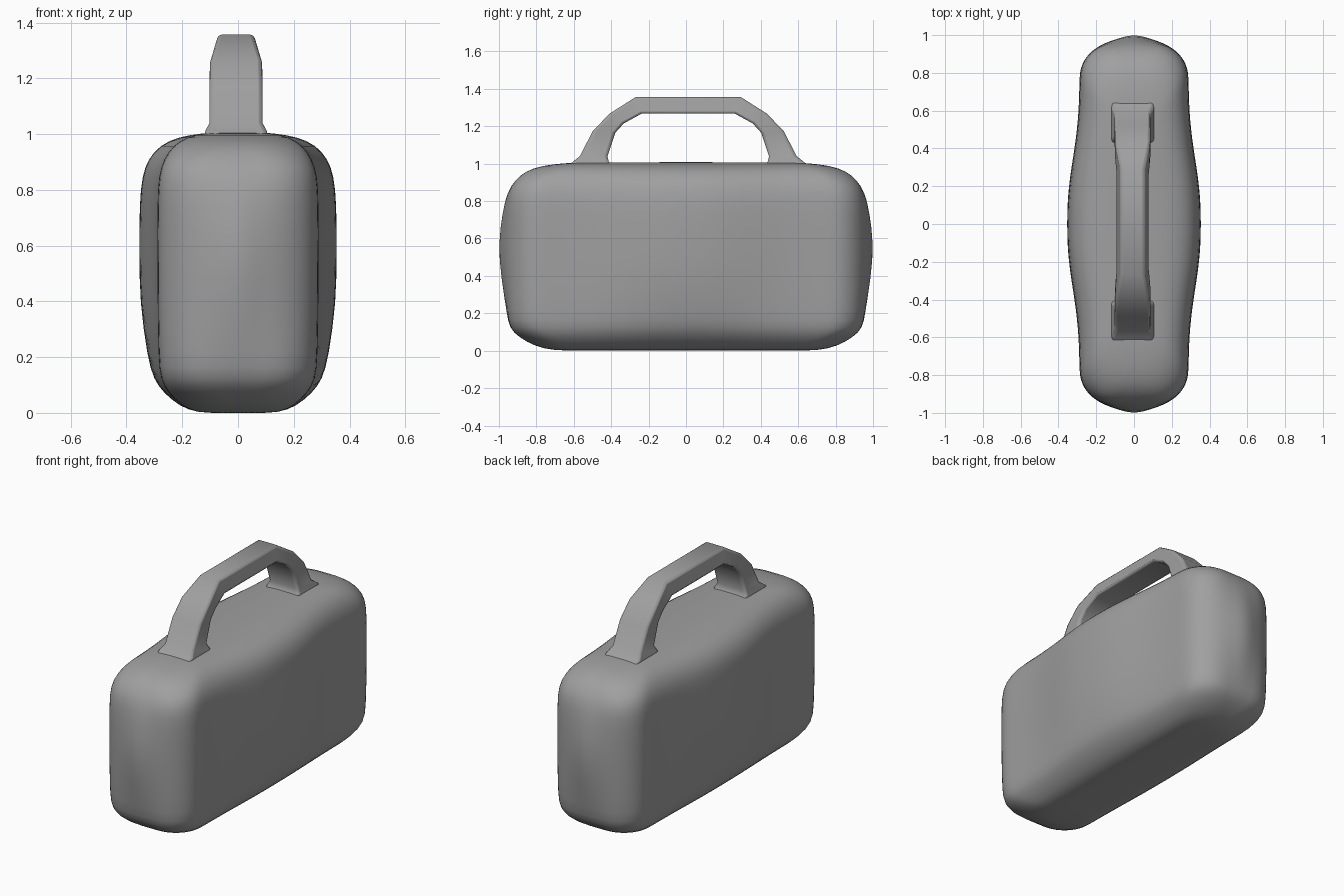
import bpy, bmesh, math

cube = bpy.data.objects.get("Cube")
if cube:
    bpy.data.objects.remove(cube, do_unlink=True)

grey = bpy.data.materials.new("plain_grey")
grey.use_nodes = True
grey.diffuse_color = (0.35, 0.35, 0.35, 1)
grey.node_tree.nodes["Principled BSDF"].inputs["Base Color"].default_value = (0.35, 0.35, 0.35, 1)


def loft(name, rings):
    """Skin a list of closed rings and cap both ends."""
    bm = bmesh.new()
    loops = [[bm.verts.new(p) for p in ring] for ring in rings]
    n = len(loops[0])
    for a, b in zip(loops, loops[1:]):
        for i in range(n):
            j = (i + 1) % n
            bm.faces.new((a[i], a[j], b[j], b[i]))
    bm.faces.new(loops[0][::-1])
    bm.faces.new(loops[-1])
    bmesh.ops.recalc_face_normals(bm, faces=bm.faces)
    mesh = bpy.data.meshes.new(name)
    bm.to_mesh(mesh)
    bm.free()
    mesh.materials.append(grey)
    obj = bpy.data.objects.new(name, mesh)
    bpy.context.collection.objects.link(obj)
    bpy.ops.object.select_all(action='DESELECT')
    obj.select_set(True)
    bpy.context.view_layer.objects.active = obj
    return obj


def outline(z, w, l, side, end):
    """Rounded rectangle in plan whose sides and ends swell in the middle."""
    rx, ry = min(0.17, w * 0.8), min(0.17, w * 0.8)
    quarter = [(w, (l - ry) * i / 10) for i in range(10)]
    for i in range(7):
        a = math.pi / 2 * i / 6
        quarter.append((w - rx + rx * math.cos(a), l - ry + ry * math.sin(a)))
    quarter += [((w - rx) * (1 - i / 4), l) for i in range(1, 5)]
    half = quarter + [(-x, y) for x, y in quarter[-2::-1]]
    full = half + [(x, -y) for x, y in half[-2:0:-1]]
    ring = []
    for x, y in full:
        bulge_x = side * math.exp(-(abs(y) / 0.42) ** 2.5) * min(1, abs(x) / w)
        bulge_y = end * math.exp(-(x / 0.13) ** 2) * max(0, abs(y) / l - 0.8) * 5
        ring.append((x + math.copysign(bulge_x, x), y + math.copysign(bulge_y, y), z))
    return ring


# Body: height, half width, half length, side swell, end swell
body_rows = [
    (0.0, 0.05, 0.55, 0, 0), (0.0, 0.15, 0.71, 0, 0),
    (0.025, 0.20, 0.81, 0.01, 0), (0.07, 0.25, 0.89, 0.015, 0),
    (0.12, 0.278, 0.94, 0.025, 0.005), (0.2, 0.285, 0.948, 0.04, 0.01),
    (0.4, 0.287, 0.95, 0.066, 0.04), (0.57, 0.288, 0.95, 0.066, 0.055),
    (0.75, 0.288, 0.95, 0.066, 0.03), (0.85, 0.284, 0.945, 0.06, 0.01),
    (0.91, 0.265, 0.915, 0.058, 0), (0.96, 0.23, 0.86, 0.05, 0),
    (0.99, 0.18, 0.77, 0.035, 0), (1.003, 0.12, 0.65, 0.01, 0),
    (1.008, 0.05, 0.55, 0, 0),
]
body = loft("body", [outline(*row) for row in body_rows])
sub = body.modifiers.new("smooth", 'SUBSURF')
sub.levels = sub.render_levels = 1
bpy.ops.object.shade_smooth()

# Handle: outer y, outer z, inner y, inner z, outer half width, inner half width
leg = [
    (0.64, 0.99, 0.41, 0.99, 0.115, 0.115), (0.615, 1.012, 0.425, 1.012, 0.11, 0.11),
    (0.58, 1.04, 0.432, 1.04, 0.095, 0.095), (0.51, 1.175, 0.39, 1.165, 0.095, 0.095),
    (0.42, 1.268, 0.345, 1.215, 0.092, 0.095), (0.28, 1.357, 0.25, 1.267, 0.064, 0.088),
]
stations = leg + [(-a, b, -c, d, e, f) for a, b, c, d, e, f in reversed(leg)]
dx, dy = -0.007, 0.012
handle = loft("handle", [
    [(dx - wo, oy + dy, oz), (dx + wo, oy + dy, oz),
     (dx + wi, iy + dy, iz), (dx - wi, iy + dy, iz)]
    for oy, oz, iy, iz, wo, wi in stations])
bevel = handle.modifiers.new("soft_edges", 'BEVEL')
bevel.width = 0.014
bevel.segments = 2
bevel.limit_method = 'ANGLE'
bevel.angle_limit = math.radians(50)
bpy.ops.object.shade_smooth_by_angle(angle=math.radians(40))
